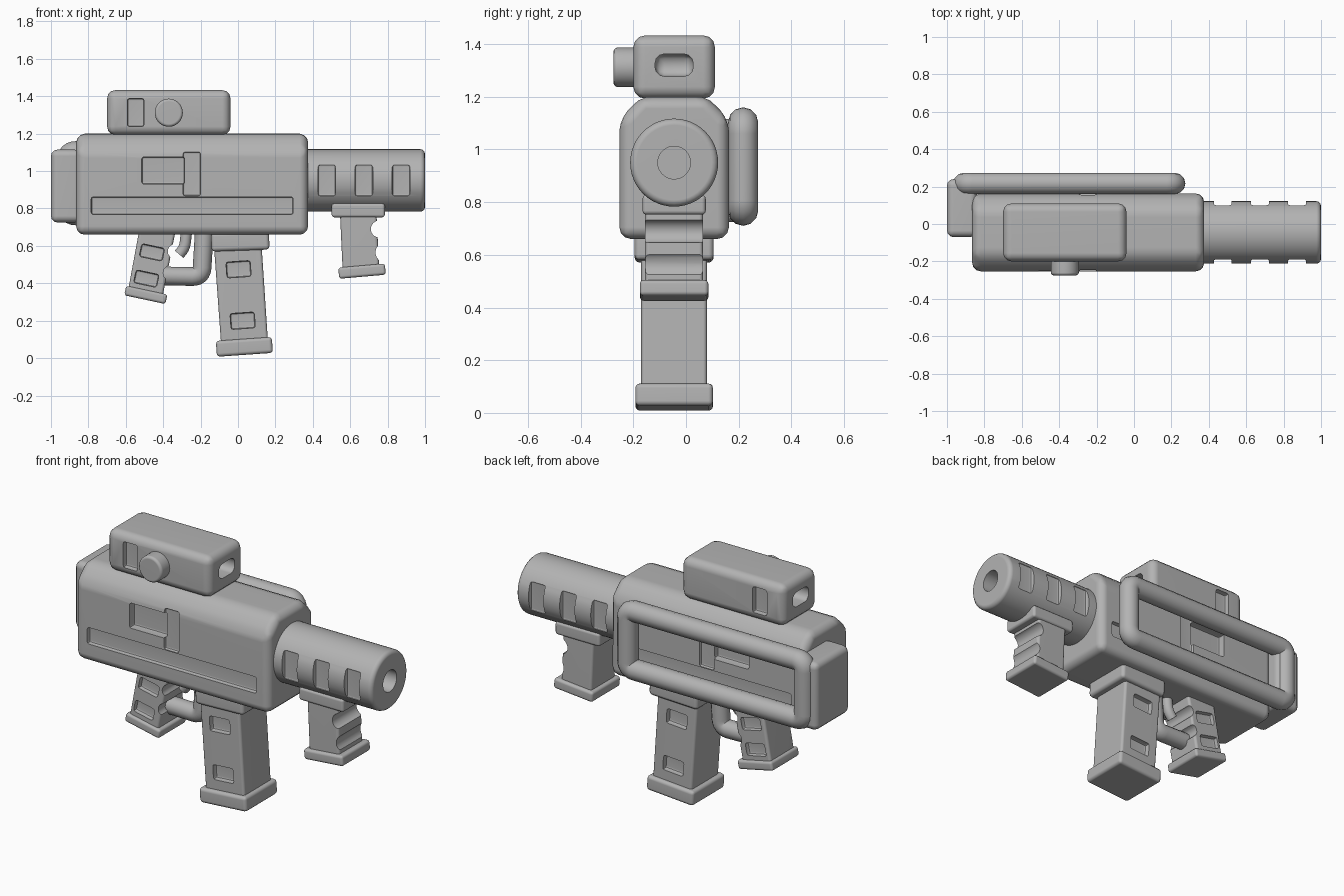
import bpy, math
from mathutils import Vector, Matrix

cube = bpy.data.objects.get("Cube")
if cube:
    bpy.data.objects.remove(cube, do_unlink=True)

grey = bpy.data.materials.new("matte_grey")
grey.use_nodes = True
colour = (0.45, 0.45, 0.45, 1)
grey.diffuse_color = colour
grey.node_tree.nodes["Principled BSDF"].inputs["Base Color"].default_value = colour

MID = -0.045  # y of the centre plane


def link(name, data):
    ob = bpy.data.objects.new(name, data)
    bpy.context.collection.objects.link(ob)
    return ob


def prism(name, pts, axis, lo, hi):
    """Extrude a closed profile: (y, z) along x, or (x, z) along y."""
    put = (lambda p, d: (d, p[0], p[1])) if axis == "x" else (lambda p, d: (p[0], d, p[1]))
    n = len(pts)
    verts = [put(p, lo) for p in pts] + [put(p, hi) for p in pts]
    faces = [range(n), range(n, 2 * n)]
    faces += [(i, (i + 1) % n, n + (i + 1) % n, n + i) for i in range(n)]
    me = bpy.data.meshes.new(name)
    me.from_pydata(verts, [], [tuple(f) for f in faces])
    ob = link(name, me)
    activate(ob)
    bpy.ops.object.mode_set(mode="EDIT")
    bpy.ops.mesh.select_all(action="SELECT")
    bpy.ops.mesh.normals_make_consistent(inside=False)
    bpy.ops.object.mode_set(mode="OBJECT")
    return ob


def box(name, centre, size, tilt=0):
    """Box at centre, tilted about y in degrees."""
    w, d, h = (s / 2 for s in size)
    ob = prism(name, [(-w, -h), (w, -h), (w, h), (-w, h)], "y", -d, d)
    ob.data.transform(Matrix.Translation(centre) @ Matrix.Rotation(math.radians(tilt), 4, "Y"))
    return ob


def rod(name, axis, centre, radius, length, sides=48):
    bpy.ops.mesh.primitive_cylinder_add(vertices=sides, radius=radius, depth=length)
    ob = bpy.context.object
    ob.name = name
    turn = Matrix.Rotation(math.pi / 2, 4, "Y" if axis == "x" else "X")
    ob.data.transform(Matrix.Translation(centre) @ turn)
    return ob


def activate(ob):
    bpy.ops.object.select_all(action="DESELECT")
    ob.select_set(True)
    bpy.context.view_layer.objects.active = ob


def bevel(ob, width, segments=3):
    m = ob.modifiers.new("Bevel", "BEVEL")
    m.width, m.segments = width, segments
    m.limit_method, m.angle_limit = "ANGLE", math.radians(30)
    activate(ob)
    bpy.ops.object.convert(target="MESH")
    return ob


def finish(ob, width=0, cutters=()):
    """Round the edges, cut the recesses and shade the part."""
    if width:
        bevel(ob, width)
    for c in cutters:
        c.hide_render = True
        m = ob.modifiers.new("Cut", "BOOLEAN")
        m.operation, m.solver, m.object = "DIFFERENCE", "EXACT", c
    activate(ob)
    bpy.ops.object.convert(target="MESH")
    for c in cutters:
        bpy.data.objects.remove(c, do_unlink=True)
    ob.data.materials.clear()
    ob.data.materials.append(grey)
    bpy.ops.object.shade_smooth_by_angle(angle=math.radians(35))
    m = ob.modifiers.new("Normals", "WEIGHTED_NORMAL")
    m.keep_sharp = True
    return ob


def pockets(x, z, w, h, y_out, depth, tilt=0):
    """Matching cutters on the front and back sides, y_out from the centre plane."""
    cuts = []
    for s in (-1, 1):
        y = MID + s * (y_out - depth + 0.1)
        cuts.append(bevel(box("cutter", (x, y, z), (w, 0.2, h), tilt), 0.012, 2))
    return cuts


def tube(name, pts, y, radius, fillet, cyclic=False):
    """Round tube through (x, z) points with rounded corners."""
    path, n = [], len(pts)
    for i, p in enumerate(pts):
        p = Vector(p)
        if not cyclic and i in (0, n - 1):
            path.append(p)
            continue
        a = p + (Vector(pts[i - 1]) - p).normalized() * fillet
        b = p + (Vector(pts[(i + 1) % n]) - p).normalized() * fillet
        for k in range(7):
            t = k / 6
            path.append(a * (1 - t) ** 2 + p * 2 * t * (1 - t) + b * t * t)
    cu = bpy.data.curves.new(name, "CURVE")
    cu.dimensions = "3D"
    cu.bevel_depth, cu.bevel_resolution, cu.use_fill_caps = radius, 4, True
    sp = cu.splines.new("POLY")
    sp.points.add(len(path) - 1)
    for q, p in zip(sp.points, path):
        q.co = (p.x, y, p.y, 1)
    sp.use_cyclic_u = cyclic
    return finish(link(name, cu))


# Main body with chamfered top, slot, port and strip on both sides
half = [(0.208, 0.66), (0.208, 1.115), (0.125, 1.2)]
profile = [(MID + y, z) for y, z in half] + [(MID - y, z) for y, z in reversed(half)]
cuts = pockets(-0.245, 0.815, 1.08, 0.095, 0.208, 0.025)
cuts += pockets(-0.4, 1.003, 0.23, 0.145, 0.208, 0.045)
cuts += pockets(-0.247, 0.985, 0.095, 0.235, 0.208, 0.018)
finish(prism("body", profile, "x", -0.865, 0.375), 0.045, cuts)

# Shoulder block and side rail loop
finish(box("stock_block", (-0.92, 0.085, 0.92), (0.16, 0.31, 0.39)), 0.035)
tube("side_rail", [(-0.91, 0.767), (0.218, 0.767), (0.218, 1.103), (-0.91, 1.103)],
     0.217, 0.057, 0.045, True)

# Sight with end slots, side windows and a knob
cuts = pockets(-0.547, 1.313, 0.09, 0.15, 0.155, 0.03)
for x in (-0.04, -0.7):
    cuts.append(bevel(box("cutter", (x, MID, 1.32), (0.2, 0.145, 0.085)), 0.035, 3))
finish(box("sight", (-0.37, MID, 1.313), (0.66, 0.31, 0.24)), 0.045, cuts)
finish(rod("sight_knob", "y", (-0.37, -0.225, 1.312), 0.075, 0.1, 32), 0.015)

# Barrel with bore and side vents
cuts = [rod("cutter", "x", (1.0, MID, 0.95), 0.062, 0.3)]
for x in (0.475, 0.673, 0.872):
    cuts += pockets(x, 0.95, 0.095, 0.17, 0.167, 0.028)
finish(rod("barrel", "x", (0.665, MID, 0.95), 0.167, 0.67), 0.025, cuts)

# Magazine
finish(box("magazine_collar", (0.012, MID, 0.625), (0.31, 0.3, 0.1), -2), 0.02)
cuts = pockets(0.003, 0.475, 0.13, 0.085, 0.125, 0.03, -4)
cuts += pockets(0.025, 0.2, 0.13, 0.085, 0.125, 0.03, -4)
finish(prism("magazine", [(-0.09, 0.07), (0.16, 0.09), (0.125, 0.62), (-0.13, 0.62)],
             "y", MID - 0.125, MID + 0.125), 0.015, cuts)
finish(box("magazine_base", (0.034, MID, 0.06), (0.3, 0.295, 0.085), -4), 0.018)

# Front grip with finger scoops
finish(box("front_grip_collar", (0.643, MID, 0.79), (0.285, 0.24, 0.075)), 0.015)
scoops = [rod("cutter", "y", (0.755, MID, 0.69), 0.045, 0.4, 24),
          rod("cutter", "y", (0.79, MID, 0.565), 0.055, 0.4, 24)]
finish(prism("front_grip", [(0.56, 0.46), (0.755, 0.48), (0.74, 0.78), (0.545, 0.78)],
             "y", MID - 0.11, MID + 0.11), 0.015, scoops)
finish(box("front_grip_base", (0.663, MID, 0.465), (0.25, 0.26, 0.06), -5), 0.015)

# Rear grip with finger scoops and side recesses
cuts = pockets(-0.46, 0.565, 0.125, 0.07, 0.11, 0.025, 12)
cuts += pockets(-0.49, 0.425, 0.125, 0.07, 0.11, 0.025, 12)
for x, z in ((-0.335, 0.57), (-0.36, 0.455)):
    cuts.append(rod("cutter", "y", (x, MID, z), 0.04, 0.4, 24))
finish(prism("rear_grip", [(-0.59, 0.35), (-0.405, 0.32), (-0.33, 0.7), (-0.525, 0.7)],
             "y", MID - 0.11, MID + 0.11), 0.015, cuts)
finish(box("rear_grip_base", (-0.493, MID, 0.338), (0.225, 0.25, 0.052), 12), 0.014)

# Trigger and its guard
tube("trigger_guard", [(-0.43, 0.44), (-0.195, 0.435), (-0.18, 0.68)], MID, 0.05, 0.05)
tube("trigger", [(-0.275, 0.68), (-0.285, 0.59), (-0.315, 0.555)], MID, 0.03, 0.03)
